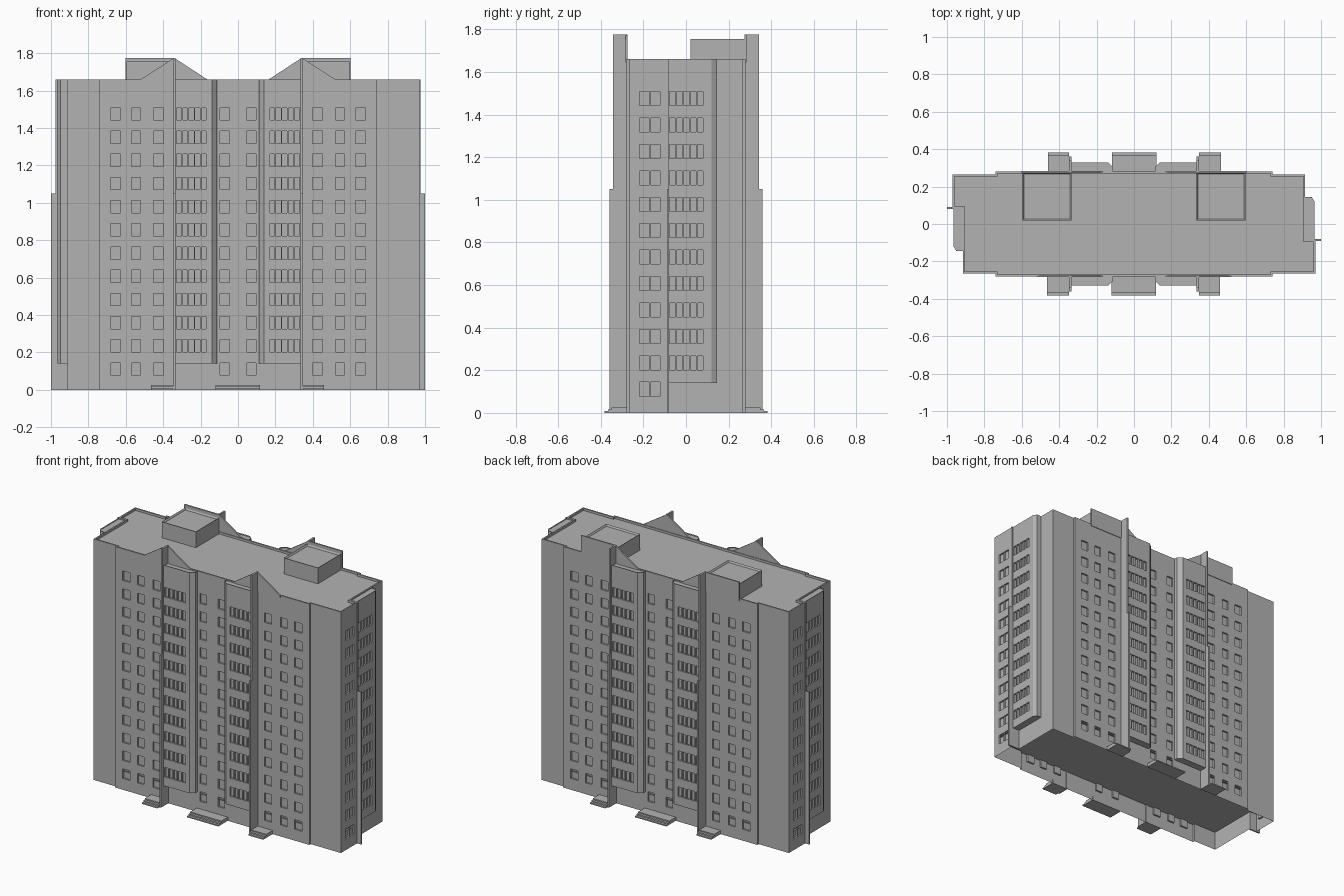
import bpy, bmesh, math
from mathutils import Vector, Matrix

cube = bpy.data.objects.get("Cube")
if cube:
    bpy.data.objects.remove(cube)

grey = bpy.data.materials.new("concrete grey")
grey.use_nodes = True
COLOUR = (0.45, 0.45, 0.45, 1)
grey.diffuse_color = COLOUR
grey.node_tree.nodes["Principled BSDF"].inputs["Base Color"].default_value = COLOUR

ROOF, FLOOR, STOREY = 1.645, 0.14, 0.124
TOP = 1.66
ROWS = [(1.475 - STOREY * i, 0.066) for i in range(12)]


def finish(name, bm, twin=True):
    """Turn a bmesh into an object, with a copy turned half round for the far side."""
    bmesh.ops.remove_doubles(bm, verts=bm.verts, dist=0.0002)
    mesh = bpy.data.meshes.new(name)
    bm.to_mesh(mesh)
    bm.free()
    mesh.materials.append(grey)
    objs = []
    for suffix, angle in (("", 0), ("_turned", math.pi))[:2 if twin else 1]:
        ob = bpy.data.objects.new(name + suffix, mesh)
        ob.rotation_euler.z = angle
        bpy.context.collection.objects.link(ob)
        objs.append(ob)
    return objs


def quad(bm, *pts):
    bm.faces.new([bm.verts.new(p) for p in pts])


def flat(bm, outline, z, up=True):
    pts = outline if up else outline[::-1]
    bm.faces.new([bm.verts.new((x, y, z)) for x, y in pts])


def wall(bm, a, b, z0, z1, cols=(), rows=(), depth=0.012):
    """Wall from a to b, outside on the right, with inset windows at (centre, width)."""
    a, b = Vector((*a, 0)), Vector((*b, 0))
    along = (b - a).normalized()
    inward = Vector((-along.y, along.x, 0)) * depth

    def spans(holes, lo, hi):
        cuts, out = lo, []
        for c, w in sorted(holes):
            out += [(cuts, c - w / 2, False), (c - w / 2, c + w / 2, True)]
            cuts = c + w / 2
        return out + [(cuts, hi, False)]

    for s0, s1, hole_s in spans(cols, 0, (b - a).length):
        for h0, h1, hole_h in spans(rows, z0, z1):
            corners = [a + along * s + Vector((0, 0, h))
                       for s, h in ((s0, h0), (s1, h0), (s1, h1), (s0, h1))]
            if hole_s and hole_h:
                pane = [p + inward for p in corners]
                for i in range(4):
                    j = (i + 1) % 4
                    quad(bm, corners[i], corners[j], pane[j], pane[i])
                corners = pane
            quad(bm, *corners)


def box(bm, x0, x1, y0, y1, z0, z1):
    m = Matrix.Translation(((x0 + x1) / 2, (y0 + y1) / 2, (z0 + z1) / 2)) \
        @ Matrix.Diagonal((abs(x1 - x0), abs(y1 - y0), z1 - z0, 1))
    bmesh.ops.create_cube(bm, size=1, matrix=m)


def prism(bm, profile, y0, y1):
    """Upright plate from an x-z profile."""
    face = bm.faces.new([bm.verts.new((x, y0, z)) for x, z in profile])
    ext = bmesh.ops.extrude_face_region(bm, geom=[face])["geom"]
    bmesh.ops.translate(bm, vec=(0, y1 - y0, 0),
                        verts=[v for v in ext if isinstance(v, bmesh.types.BMVert)])
    bmesh.ops.recalc_face_normals(bm, faces=bm.faces)


# Footprint: half of it, then the same half turned round
half = [(-0.74, -0.265), (-0.74, -0.28), (0.74, -0.28), (0.74, -0.265),
        (0.97, -0.265), (0.97, -0.085), (0.915, -0.085), (0.915, 0.265)]
outline = half + [(-x, -y) for x, y in half]

# Long and end walls with windows
bm = bmesh.new()
front_cols = [(0.74 + s * x, w) for s in (-1, 1)
              for x, w in ((0.07, 0.05), (0.425, 0.055), (0.545, 0.05), (0.655, 0.055))]
end_cols = [(0.07, 0.045), (0.12, 0.045)]
for i, p in enumerate(half):
    q = outline[i + 1]
    cols = {1: front_cols, 4: end_cols}.get(i, ())
    wall(bm, p, q, 0, ROOF, cols, ROWS if cols else ())
finish("facade", bm)

# Roof and raised ground slab
for name, z, up in (("roof", ROOF, True), ("ground_slab", FLOOR - 0.01, False)):
    bm = bmesh.new()
    flat(bm, outline, z, up)
    finish(name, bm, False)

# Parapet round the roof
bm = bmesh.new()
for p, q in zip(outline, outline[1:] + outline[:1]):
    wall(bm, p, q, ROOF, TOP)
rim = finish("parapet", bm, False)[0]
mod = rim.modifiers.new("thickness", "SOLIDIFY")
mod.thickness, mod.offset, mod.use_even_offset = 0.01, -1, True


# Glazed balcony stacks with one chamfered corner
def balcony(name, path, glazed, cols):
    bm = bmesh.new()
    for i, (p, q) in enumerate(zip(path, path[1:])):
        wall(bm, p, q, FLOOR, TOP, cols if i == glazed else (),
             ROWS[:11] if i == glazed else ())
    flat(bm, path, TOP - 0.008)
    flat(bm, path, FLOOR, False)
    finish(name, bm)


panes = [0.02 + 0.033 * i for i in range(5)]
left = [(-0.335, -0.28), (-0.335, -0.33), (-0.14, -0.33), (-0.112, -0.305), (-0.112, -0.28)]
balcony("left_balconies", left, 1, [(c, 0.026) for c in panes])
right = [(-x, y) for x, y in left[::-1]]
balcony("right_balconies", right, 2, [(0.195 - c, 0.026) for c in panes])
side = [(0.915, -0.085), (0.965, -0.085), (0.965, 0.12), (0.95, 0.145), (0.915, 0.145)]
balcony("end_balconies", side, 1, [(c, 0.026) for c in panes])

# Dividing fins, deeper in their lower part
bm = bmesh.new()
for s in (-1, 1):
    box(bm, s * 0.335, s * 0.347, -0.342, -0.275, 0, 1.775)
    box(bm, s * 0.335, s * 0.347, -0.36, -0.342, 0, 1.05)
finish("front_fins", bm)
bm = bmesh.new()
box(bm, 0.915, 0.975, -0.09, -0.08, 0, TOP)
box(bm, 0.975, 1.0, -0.09, -0.08, 0, 1.05)
finish("end_fin", bm)

# Pointed parapets at the front, stepped ones at the back
for s, side_name in ((-1, "left"), (1, "right")):
    bm = bmesh.new()
    prism(bm, [(s * 0.52, TOP), (s * 0.341, 1.775), (s * 0.165, TOP),
               (s * 0.165, ROOF), (s * 0.52, ROOF)], -0.284, -0.274)
    finish(side_name + "_front_gable", bm, False)
    bm = bmesh.new()
    prism(bm, [(s * 0.602, ROOF), (s * 0.602, 1.775), (s * 0.341, 1.775),
               (s * 0.165, TOP), (s * 0.165, ROOF)], 0.274, 0.284)
    finish(side_name + "_back_gable", bm, False)

    # Rooftop plant room with a sunken lid
    bm = bmesh.new()
    box(bm, s * 0.335, s * 0.595, 0.02, 0.275, ROOF - 0.005, 1.755)
    bm.normal_update()
    lid = [f for f in bm.faces if f.normal.z > 0.9]
    bmesh.ops.inset_region(bm, faces=lid, thickness=0.01)
    bmesh.ops.translate(bm, vec=(0, 0, -0.012), verts=lid[0].verts)
    finish(side_name + "_plant_room", bm, False)

# Entrance steps
bm = bmesh.new()
for x0, x1 in ((-0.465, -0.347), (-0.12, 0.118), (0.347, 0.46)):
    for y, z0, z1 in ((-0.383, 0, 0.008), (-0.366, 0.008, 0.017), (-0.35, 0.017, 0.025)):
        box(bm, x0, x1, y, -0.279, z0, z1)
finish("entrance_steps", bm)
